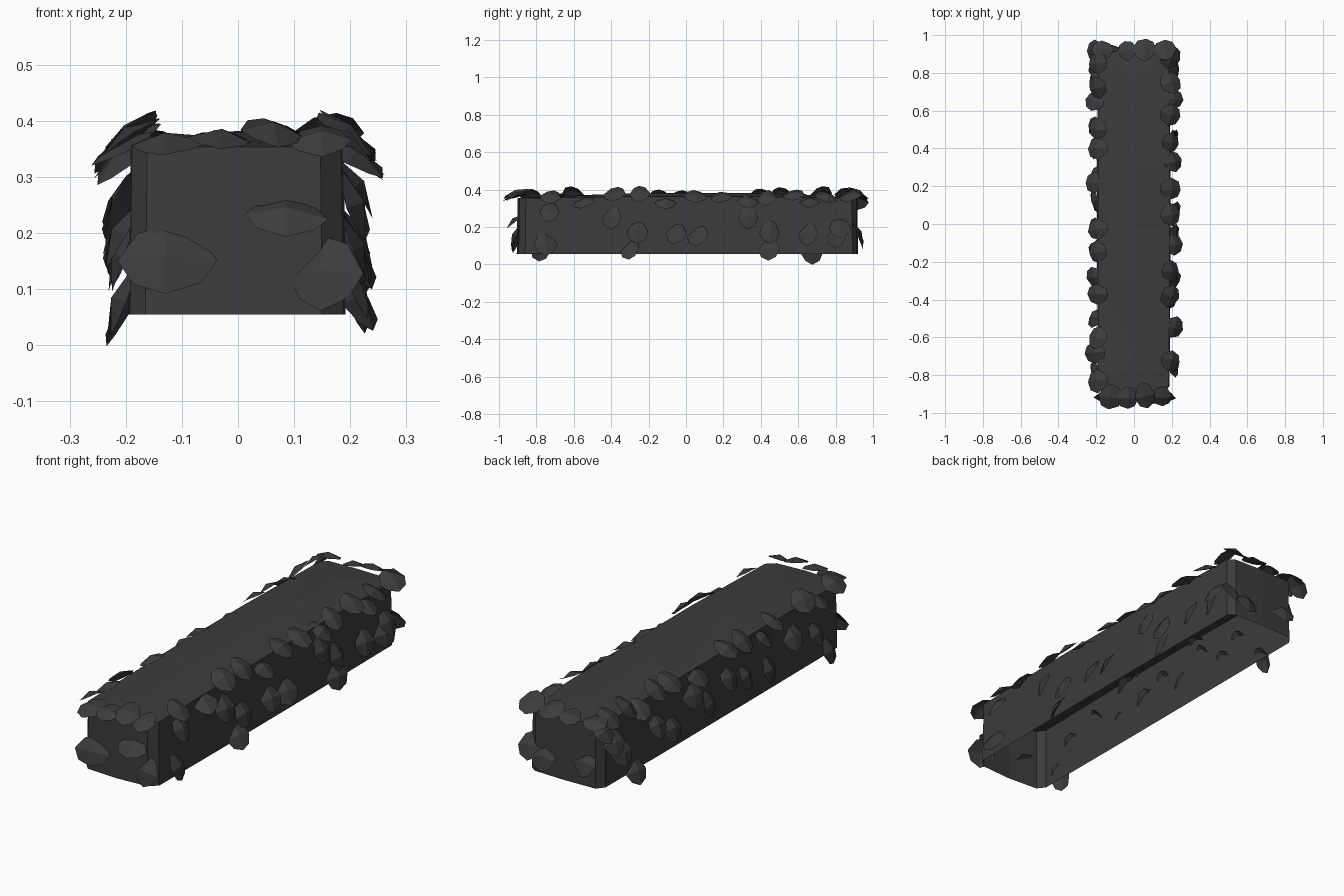
import bpy, bmesh, math, random
from mathutils import Vector, Matrix

if "Cube" in bpy.data.objects:
    bpy.data.objects.remove(bpy.data.objects["Cube"])

random.seed(4)
mat = bpy.data.materials.new("dark_foliage")
mat.diffuse_color = (0.045, 0.045, 0.045, 1)
mat.use_nodes = True
mat.node_tree.nodes["Principled BSDF"].inputs["Base Color"].default_value = mat.diffuse_color


def finish(name, bm):
    mesh = bpy.data.meshes.new(name)
    bm.to_mesh(mesh)
    bm.free()
    mesh.materials.append(mat)
    ob = bpy.data.objects.new(name, mesh)
    bpy.context.collection.objects.link(ob)
    return ob


# Hedge body: open-bottomed box with chamfered corners and gently crowned top
bm = bmesh.new()
outline = [(-.165, -.895), (-.01, -.905), (.15, -.895), (.188, -.86),
           (.192, -.3), (.192, .3), (.188, .89), (.155, .915), (0, .92), (-.165, .915),
           (-.193, .88), (-.195, .3), (-.195, -.3), (-.193, -.86)]
low = [bm.verts.new((x, y, .055)) for x, y in outline]
high = [bm.verts.new((x * .98, y * .995, .352 + .016 * (1 - abs(y)))) for x, y in outline]
ridge = [bm.verts.new((0, y, z)) for y, z in ((-.7, .365), (-.3, .38), (.3, .382), (.75, .368))]
n = len(outline)
for i in range(n):
    j = (i + 1) % n
    bm.faces.new((low[i], low[j], high[j], high[i]))
# Top surface: each ridge point joins the matching stretch of rim
near = [0, 0, 0, 0, 1, 2, 3, 3, 3, 3, 3, 2, 1, 0]
for i in range(n):
    j = (i + 1) % n
    a, b = near[i], near[j]
    bm.faces.new((high[i], high[j], ridge[b]))
    if a != b:
        bm.faces.new((high[i], ridge[b], ridge[a]))
finish("hedge_body", bm)


# One folded, blunt-sided leaf; it points outward and droops by the given angle
def leaf(bm, pos, yaw, droop, length=.15, width=.12, roll=0.0):
    half = [(-.5, 0), (-.4, .28), (.02, .5), (.36, .34), (.5, .05)]
    rot = (Matrix.Rotation(yaw, 3, 'Z') @ Matrix.Rotation(math.radians(droop), 3, 'Y')
           @ Matrix.Rotation(roll, 3, 'X'))

    def put(u, v, w):
        return bm.verts.new(Vector(pos) + rot @ Vector((u * length, v * width, w)))

    spine = [put(-.5, 0, -.004), put(0, 0, .014), put(.5, 0, -.01)]
    for s in (1, -1):
        k = random.uniform(.85, 1.12)
        rim = [put(u * random.uniform(.9, 1.05), s * v * k, -.006) for u, v in half[1:4]]
        for f in ((spine[0], spine[1], rim[1], rim[0]), (spine[1], spine[2], rim[2], rim[1])):
            bm.faces.new(f if s < 0 else f[::-1])


def wobble(a):
    return random.uniform(-a, a)


# Rows of leaves overhanging the long top edges
rows = {
    "top_edge_leaves_right": (1, [-.72, -.55, -.38, -.25, -.11, .05, .18, .33, .43, .58, .66, .75, .88]),
    "top_edge_leaves_left": (-1, [-.83, -.68, -.6, -.37, -.28, -.15, -.03, .22, .4, .5, .65, .72, .85, .92]),
}
for name, (side, ys) in rows.items():
    bm = bmesh.new()
    yaw = 0 if side > 0 else math.pi
    for i, y in enumerate(ys):
        high_row = i % 3 != 1
        pos = (side * (.195 if high_row else .21), y, (.372 if high_row else .345) + wobble(.012))
        leaf(bm, pos, yaw + wobble(.35), 34 + wobble(9), .125, .12, wobble(.15))
    finish(name, bm)

# Leaves scattered down the long walls, as (y, z) centres
walls = {
    "side_leaves_right": (1, [(-.75, .11), (-.73, .285), (-.4, .25), (-.3, .085), (-.26, .175),
                              (-.06, .17), (.06, .16), (.33, .25), (.45, .175), (.44, .085),
                              (.65, .165), (.8, .15), (.82, .2)]),
    "side_leaves_left": (-1, [(-.78, .08), (-.68, .2), (-.5, .25), (-.33, .16), (-.15, .2),
                              (-.02, .24), (.12, .17), (.25, .26), (.4, .16), (.52, .22),
                              (.67, .06), (.78, .19), (.84, .26)]),
}
for name, (side, pts) in walls.items():
    bm = bmesh.new()
    yaw = 0 if side > 0 else math.pi
    for y, z in pts:
        leaf(bm, (side * .213, y, z), yaw + wobble(.35), 64 + wobble(9), .13, .115, wobble(.2))
    finish(name, bm)

# Leaves on the two ends: (x, z, droop, length, width)
ends = {
    "front_leaves": (-1, -.915, [(-.13, .155, 66, .13, .17), (.085, .235, 38, .11, .14),
                                 (.15, .13, 68, .14, .14), (-.13, .365, 14, .14, .14),
                                 (-.03, .372, 12, .12, .11), (.06, .385, 18, .15, .13),
                                 (.15, .37, 25, .12, .12)]),
    "back_leaves": (1, .925, [(-.12, .17, 62, .13, .13), (.1, .14, 65, .13, .13),
                              (.18, .17, 60, .13, .12), (-.17, .375, 15, .11, .12),
                              (-.04, .37, 16, .11, .11), (.06, .38, 20, .13, .13),
                              (.17, .385, 30, .13, .13)]),
}
for name, (side, y0, items) in ends.items():
    bm = bmesh.new()
    for x, z, droop, length, width in items:
        leaf(bm, (x, y0 + wobble(.008), z), side * math.pi / 2 + wobble(.2), droop, length, width, wobble(.1))
    finish(name, bm)
